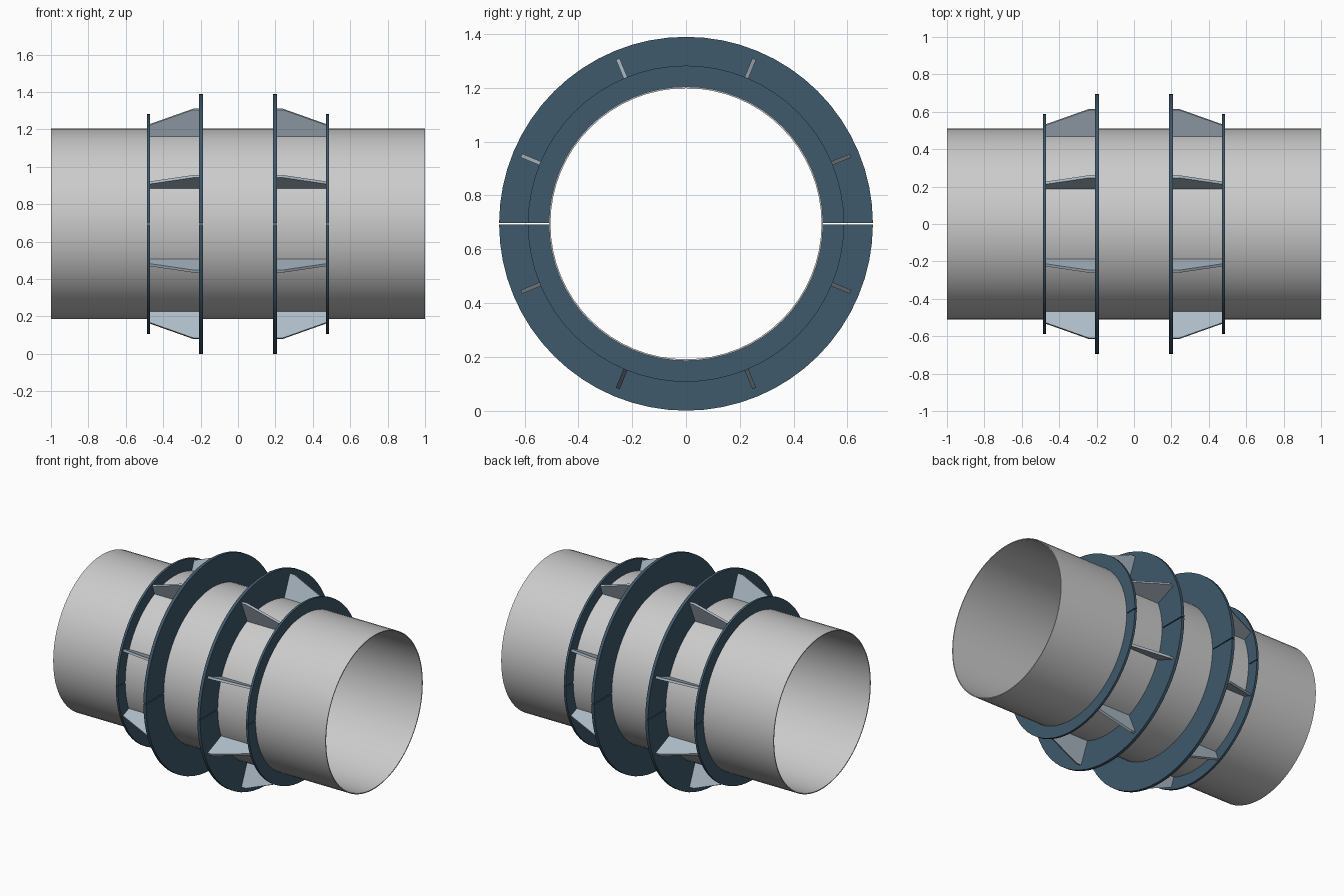
import bpy, bmesh
from math import pi, sin, cos, radians
from mathutils import Matrix

if "Cube" in bpy.data.objects:
    bpy.data.objects.remove(bpy.data.objects["Cube"])

CZ = 0.695          # height of the pipe axis
R_PIPE = 0.51
SEG = 64


def material(name, rgb):
    m = bpy.data.materials.new(name)
    m.diffuse_color = (*rgb, 1)
    m.use_nodes = True
    m.node_tree.nodes["Principled BSDF"].inputs["Base Color"].default_value = m.diffuse_color
    return m


FLANGE = material("dark_blue_steel", (0.05, 0.10, 0.145))
RIB = material("blue_grey_steel", (0.42, 0.50, 0.57))


def finish(bm, name, mat=None, smooth=True):
    bmesh.ops.recalc_face_normals(bm, faces=bm.faces)
    me = bpy.data.meshes.new(name)
    bm.to_mesh(me)
    bm.free()
    ob = bpy.data.objects.new(name, me)
    bpy.context.collection.objects.link(ob)
    ob.location.z = CZ
    if mat:
        me.materials.append(mat)
    if smooth:
        bpy.ops.object.select_all(action='DESELECT')
        ob.select_set(True)
        bpy.context.view_layer.objects.active = ob
        bpy.ops.object.shade_smooth_by_angle(angle=radians(30))
    return ob


def ring(name, x0, x1, r_in, r_out, a0=0.0, a1=2 * pi, n=SEG, mat=None):
    """Rectangular section swept around the x axis; capped if not a full turn."""
    bm = bmesh.new()
    full = abs(a1 - a0 - 2 * pi) < 1e-6
    loops = []
    for i in range(n if full else n + 1):
        a = a0 + (a1 - a0) * i / n
        loops.append([bm.verts.new((x, r * cos(a), r * sin(a)))
                      for x, r in ((x0, r_in), (x1, r_in), (x1, r_out), (x0, r_out))])
    for i in range(n):
        p, q = loops[i], loops[(i + 1) % len(loops)]
        for j in range(4):
            k = (j + 1) % 4
            bm.faces.new((p[j], p[k], q[k], q[j]))
    if not full:
        bm.faces.new(loops[0])
        bm.faces.new(loops[-1])
    return finish(bm, name, mat)


def ribs(name, side):
    """Eight tapered gusset plates between the two flanges of one side."""
    profile = [(0.208, R_PIPE - 0.002), (0.208, 0.663), (0.24, 0.663),
               (0.472, 0.574), (0.472, R_PIPE - 0.002)]
    t = 0.0075
    bm = bmesh.new()
    for k in range(8):
        rot = Matrix.Rotation(radians(22.5 + 45 * k), 3, 'X')
        a, b = [[bm.verts.new((rot @ Matrix.Translation((side * x, r, s)).translation))
                 for x, r in profile] for s in (-t, t)]
        bm.faces.new(a)
        bm.faces.new(b[::-1])
        for j in range(5):
            m = (j + 1) % 5
            bm.faces.new((a[j], a[m], b[m], b[j]))
    return finish(bm, name, RIB, smooth=False)


# Open thin-walled pipe
ring("pipe", -1, 1, R_PIPE - 0.006, R_PIPE)

# Split flanges and ribs, mirrored left and right
GAP = 0.005
for side, tag in ((-1, "left"), (1, "right")):
    for part, xa, xb, r in (("main_flange", 0.188, 0.208, 0.695),
                            ("end_flange", 0.471, 0.486, 0.588)):
        for half, start in (("upper", 0), ("lower", pi)):
            ring(f"{part}_{tag}_{half}", side * xa, side * xb, R_PIPE, r,
                 start + GAP, start + pi - GAP, SEG // 2, FLANGE)
    ribs(f"ribs_{tag}", side)
